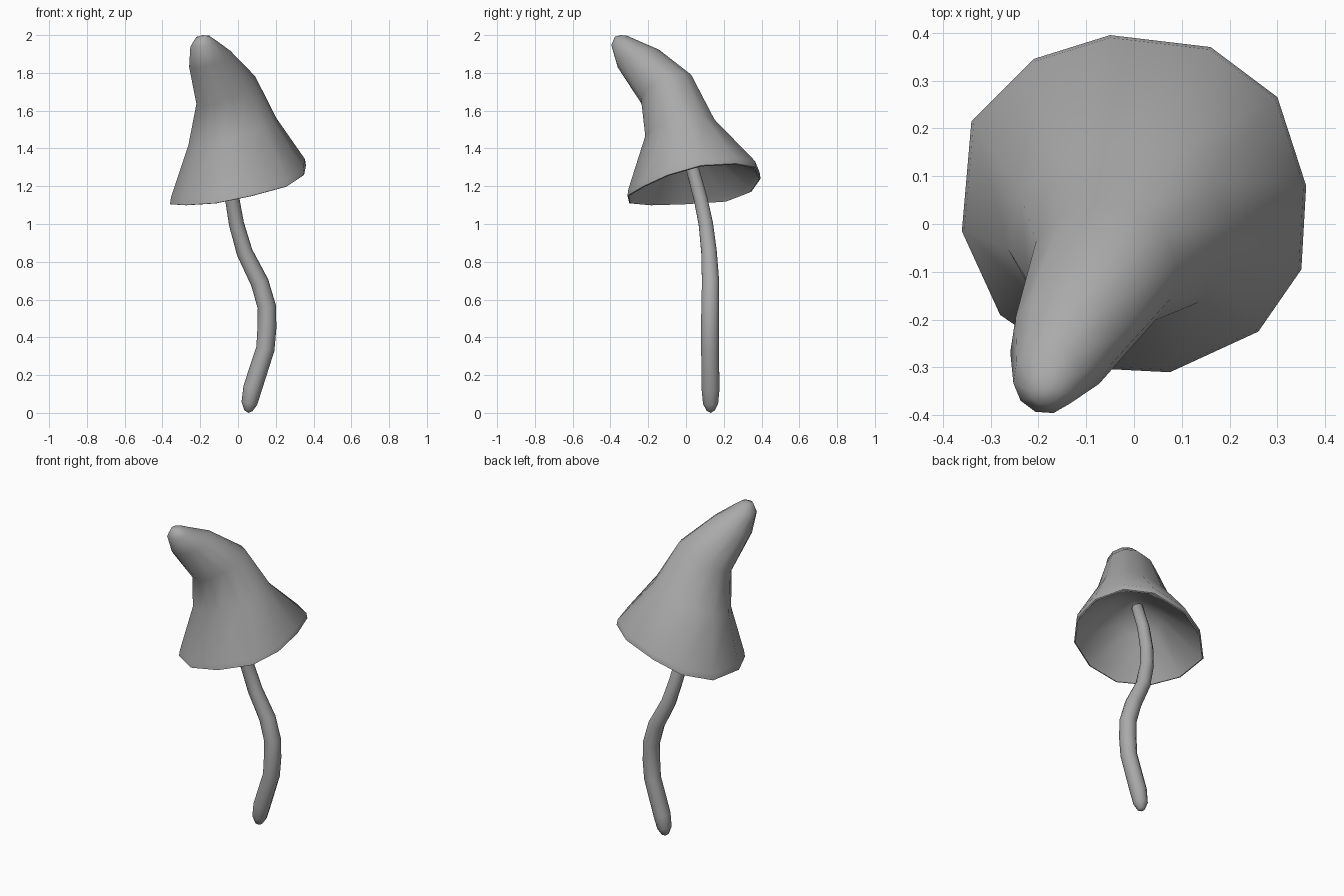
import bpy, bmesh, math
from mathutils import Vector

if "Cube" in bpy.data.objects:
    bpy.data.objects.remove(bpy.data.objects["Cube"])

grey = bpy.data.materials.new("mid_grey")
grey.use_nodes = True
grey.diffuse_color = (0.4, 0.4, 0.4, 1)
grey.node_tree.nodes["Principled BSDF"].inputs["Base Color"].default_value = (0.4, 0.4, 0.4, 1)


def loft(name, rings, start=None, end=None):
    """Skin a list of equal-sided rings, with optional pole points."""
    bm = bmesh.new()
    loops = [[bm.verts.new(p) for p in ring] for ring in rings]
    n = len(loops[0])
    for a, b in zip(loops, loops[1:]):
        for i in range(n):
            j = (i + 1) % n
            bm.faces.new((a[i], a[j], b[j], b[i]))
    for pole, loop in ((start, loops[0]), (end, loops[-1])):
        if pole is not None:
            tip = bm.verts.new(pole)
            for i in range(n):
                bm.faces.new((loop[i], loop[(i + 1) % n], tip))
    bmesh.ops.recalc_face_normals(bm, faces=bm.faces)
    mesh = bpy.data.meshes.new(name)
    bm.to_mesh(mesh)
    bm.free()
    mesh.materials.append(grey)
    obj = bpy.data.objects.new(name, mesh)
    bpy.context.collection.objects.link(obj)
    bpy.ops.object.select_all(action='DESELECT')
    obj.select_set(True)
    bpy.context.view_layer.objects.active = obj
    bpy.ops.object.shade_smooth_by_angle(angle=math.radians(60))
    return obj


# Uneven brim outline, counter-clockwise from the front
brim = [Vector(p) for p in (
    (-.12, -.30, 1.11), (.075, -.31, 1.15), (.26, -.225, 1.20), (.35, -.095, 1.26),
    (.36, .08, 1.31), (.30, .265, 1.32), (.16, .37, 1.30), (-.05, .395, 1.24),
    (-.21, .345, 1.17), (-.34, .215, 1.12), (-.36, -.015, 1.105), (-.28, -.19, 1.10))]
middle = Vector((0, .04, 1.2))
angles = [math.atan2(p.y - middle.y, p.x - middle.x) for p in brim]


def tilted(x, y, z, rx, ry, slope_x, slope_y):
    ring = []
    for a in angles:
        dx, dy = rx * math.cos(a), ry * math.sin(a)
        ring.append(Vector((x + dx, y + dy, z + slope_x * dx + slope_y * dy)))
    return ring


def inset(factor, lift):
    return [middle + (p - middle) * factor + Vector((0, 0, lift)) for p in brim]


# Hollow cap: inner cone, thin lip, then the outside up to the bent tip
cap_rings = [
    tilted(-.03, -.01, 1.39, .16, .14, .28, .2),
    inset(.93, .025),
    inset(.98, -.003),
    brim,
    inset(.985, .035),
    tilted(-.03, -.025, 1.49, .235, .195, .28, .2),
    tilted(-.065, -.10, 1.71, .157, .142, .42, .4),
    tilted(-.15, -.25, 1.875, .11, .118, .35, .3),
    tilted(-.183, -.322, 1.955, .07, .075, .2, .15),
    tilted(-.187, -.342, 1.993, .035, .035, .1, .05),
]
loft("cap", cap_rings, start=(-.04, -.03, 1.48), end=(-.187, -.345, 2))

# Wavy stem, path points with radius
path = [(.055, .13, .012, .022), (.06, .13, .05, .042), (.077, .13, .13, .05),
        (.145, .127, .34, .049), (.153, .127, .45, .05), (.153, .128, .56, .049),
        (.115, .13, .69, .048), (.035, .122, .85, .043), (-.008, .105, 1.0, .04),
        (-.03, .078, 1.13, .038), (-.042, .035, 1.29, .036), (-.042, -.02, 1.45, .034)]
points = [Vector(p[:3]) for p in path]
stem_rings = []
for i, p in enumerate(points):
    along = (points[min(i + 1, len(points) - 1)] - points[max(i - 1, 0)]).normalized()
    side = Vector((0, 1, 0)).cross(along).normalized()
    front = along.cross(side)
    stem_rings.append([p + path[i][3] * (side * math.cos(t) + front * math.sin(t))
                       for t in (math.tau * k / 10 for k in range(10))])
loft("stem", stem_rings, start=(.054, .13, 0), end=(-.042, -.03, 1.475))
